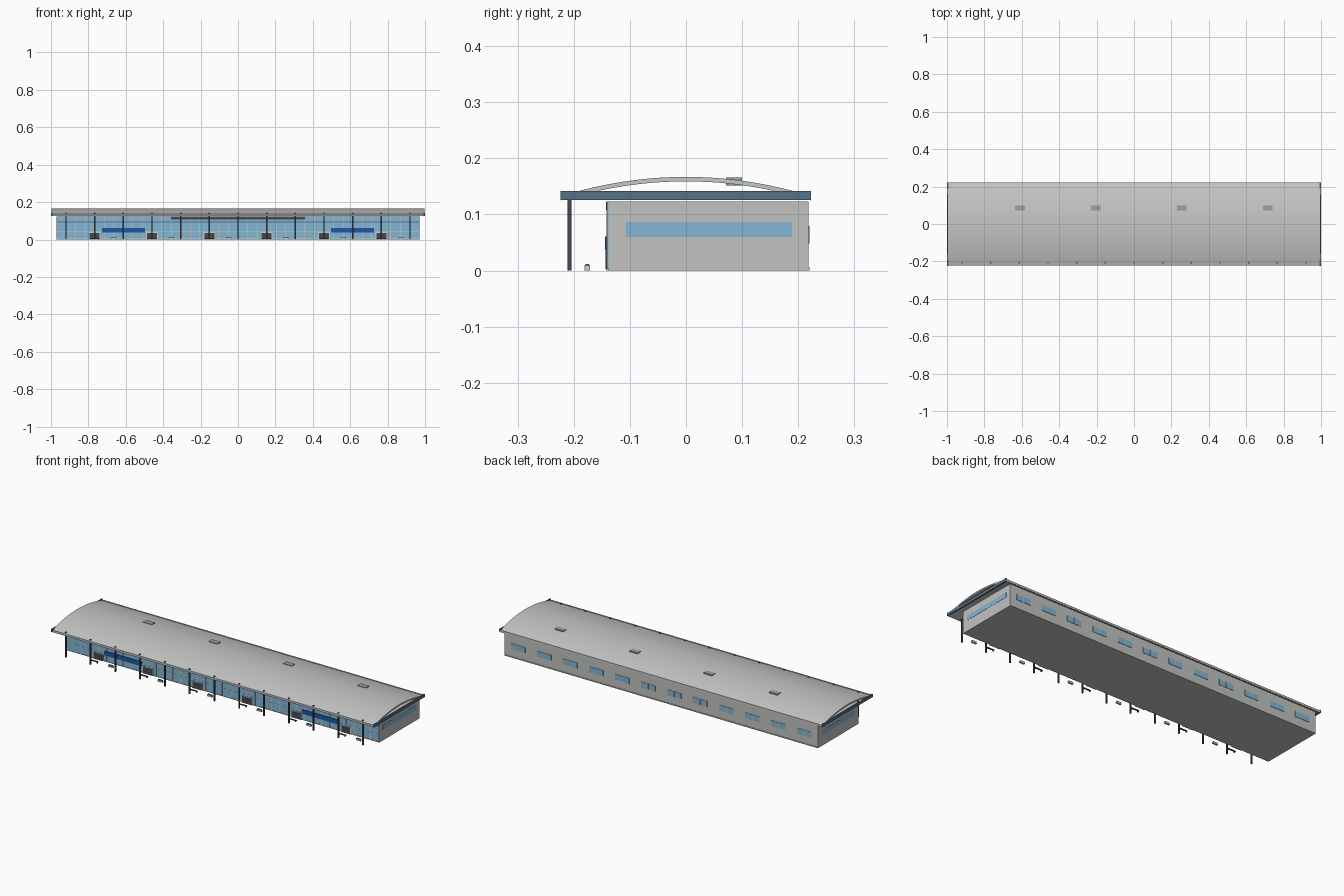
import bpy, bmesh
from math import radians

cube = bpy.data.objects.get("Cube")
if cube:
    bpy.data.objects.remove(cube, do_unlink=True)


def material(name, r, g, b):
    m = bpy.data.materials.new(name)
    m.use_nodes = True
    m.diffuse_color = (r, g, b, 1)
    m.node_tree.nodes["Principled BSDF"].inputs["Base Color"].default_value = (r, g, b, 1)
    return m


WALL = material("wall_grey", 0.54, 0.54, 0.53)
ROOF = material("roof_grey", 0.56, 0.57, 0.56)
GLASS = material("glass_blue", 0.22, 0.47, 0.65)
STEEL = material("steel_blue", 0.09, 0.17, 0.25)
SIGN = material("sign_blue", 0.015, 0.09, 0.38)
DARK = material("dark_grey", 0.06, 0.065, 0.07)
FRAME = material("frame_light", 0.6, 0.64, 0.65)
UNIT = material("unit_grey", 0.32, 0.35, 0.37)
GREEN = material("plant_green", 0.1, 0.22, 0.09)


def finish(name, bm, mat):
    mesh = bpy.data.meshes.new(name)
    bmesh.ops.recalc_face_normals(bm, faces=bm.faces)
    bm.to_mesh(mesh)
    bm.free()
    mesh.materials.append(mat)
    obj = bpy.data.objects.new(name, mesh)
    bpy.context.collection.objects.link(obj)
    return obj


def add_box(bm, x, y, z):
    """Each argument is a (low, high) range."""
    verts = bmesh.ops.create_cube(bm, size=1)["verts"]
    for v in verts:
        for i, (lo, hi) in enumerate((x, y, z)):
            v.co[i] = hi if v.co[i] > 0 else lo


def boxes(name, mat, ranges):
    bm = bmesh.new()
    for r in ranges:
        add_box(bm, *r)
    return finish(name, bm, mat)


def around(c, half):
    return (c - half, c + half)


LEN, FRONT, BACK, TOP = 0.97, -0.138, 0.218, 0.123

# Main hall and base plinth
boxes("hall_body", WALL, [(around(0, LEN), (FRONT, BACK), (0, TOP))])
boxes("back_plinth", WALL, [(around(0, LEN), (BACK, BACK + 0.002), (0, 0.006))])

# Arched roof shell extruded along the length
SEG = 24
ys = [-0.222 + 0.444 * i / SEG for i in range(SEG + 1)]
bm = bmesh.new()
rings = []
for x in (-0.997, 0.997):
    outer = [bm.verts.new((x, y, 0.167 - 0.69 * y * y)) for y in ys]
    inner = [bm.verts.new((x, y, 0.159 - 0.69 * y * y)) for y in ys]
    rings.append((outer, inner))
(o0, i0), (o1, i1) = rings
for k in range(SEG):
    bm.faces.new((o0[k], o0[k + 1], o1[k + 1], o1[k]))
    bm.faces.new((i0[k], i0[k + 1], i1[k + 1], i1[k]))
    for o, n in rings:
        bm.faces.new((o[k], o[k + 1], n[k + 1], n[k]))
for k in (0, SEG):
    bm.faces.new((o0[k], o1[k], i1[k], i0[k]))
roof = finish("arched_roof", bm, ROOF)
bpy.context.view_layer.objects.active = roof
roof.select_set(True)
bpy.ops.object.shade_smooth_by_angle(angle=radians(30))
roof.select_set(False)

# Eaves along the front and back, tie beams across the ends
boxes("eaves", ROOF, [(around(0, 0.996), around(s * 0.2205, 0.0025), (0.127, 0.137))
                      for s in (-1, 1)])
boxes("end_beams", STEEL, [(around(s * 0.9965, 0.0035), (-0.224, 0.223), (0.126, 0.142))
                           for s in (-1, 1)])

# Roof units on the rear slope
boxes("roof_units", UNIT, [(around(x, 0.026), (0.071, 0.1), (0.152, 0.166))
                           for x in (-0.61, -0.205, 0.255, 0.715)])

# Glazed front wall with mullions and rails
boxes("front_glazing", GLASS, [(around(0, LEN), (FRONT - 0.002, FRONT), (0.003, TOP))])
STEP = 0.1533
bars = [(around(i * STEP / 3, 0.0014), (FRONT - 0.0035, FRONT), (0.003, TOP))
        for i in range(-18, 19)]
rails = [(around(0, LEN), (FRONT - 0.003, FRONT), around(z, 0.0013)) for z in (0.045, 0.004)]
boxes("glazing_bars", FRAME, bars + rails)
boxes("glazing_transom", STEEL, [(around(0, LEN), (FRONT - 0.004, FRONT), around(0.094, 0.002))])

# Front signs
boxes("side_signs", SIGN, [(around(s * 0.612, 0.115), (FRONT - 0.006, FRONT), (0.037, 0.061))
                           for s in (-1, 1)])
boxes("centre_sign", DARK, [(around(0, 0.358), (FRONT - 0.005, FRONT), (0.108, 0.122))])

# Columns under the front eaves
columns = [i * STEP for i in range(-6, 7)]
boxes("front_columns", DARK, [(around(x, 0.0035), around(-0.208, 0.0035), (0, 0.141))
                              for x in columns])

# Doors and benches in front of them
doors = [(i - 2.5) * 2 * STEP for i in range(6)]
boxes("door_frames", FRAME, [(around(x, 0.031), (FRONT - 0.0045, FRONT), (0, 0.039))
                             for x in doors])
boxes("doors", DARK, [(around(x, 0.027), (FRONT - 0.0055, FRONT), (0.003, 0.036))
                      for x in doors])
bench_parts = []
for x in doors:
    bench_parts.append((around(x, 0.025), around(-0.176, 0.0045), (0.006, 0.009)))
    for s in (-1, 1):
        bench_parts.append((around(x + s * 0.02, 0.002), around(-0.176, 0.004), (0, 0.006)))
boxes("benches", DARK, bench_parts)

# Planters between the benches
planters = [0.87 - 2 * STEP * i for i in range(6)]
boxes("planters", FRAME, [(around(x, 0.015), around(-0.176, 0.0045), (0, 0.008))
                          for x in planters])
boxes("planter_shrubs", GREEN, [(around(x, 0.013), around(-0.176, 0.0035), (0.008, 0.012))
                                for x in planters])

# Windows on the ends and along the back
boxes("end_windows", GLASS, [(around(s * LEN, 0.001), (-0.107, 0.189), (0.06, 0.087))
                             for s in (-1, 1)])
back = [(i - 5.5) * 0.161 for i in range(12)]
boxes("back_windows", GLASS, [(around(x, 0.044), (BACK, BACK + 0.002), (0.048, 0.079))
                              for x in back])
boxes("back_window_bars", FRAME, [(around(x, 0.001), (BACK, BACK + 0.0025), (0.048, 0.079))
                                  for x in back])
